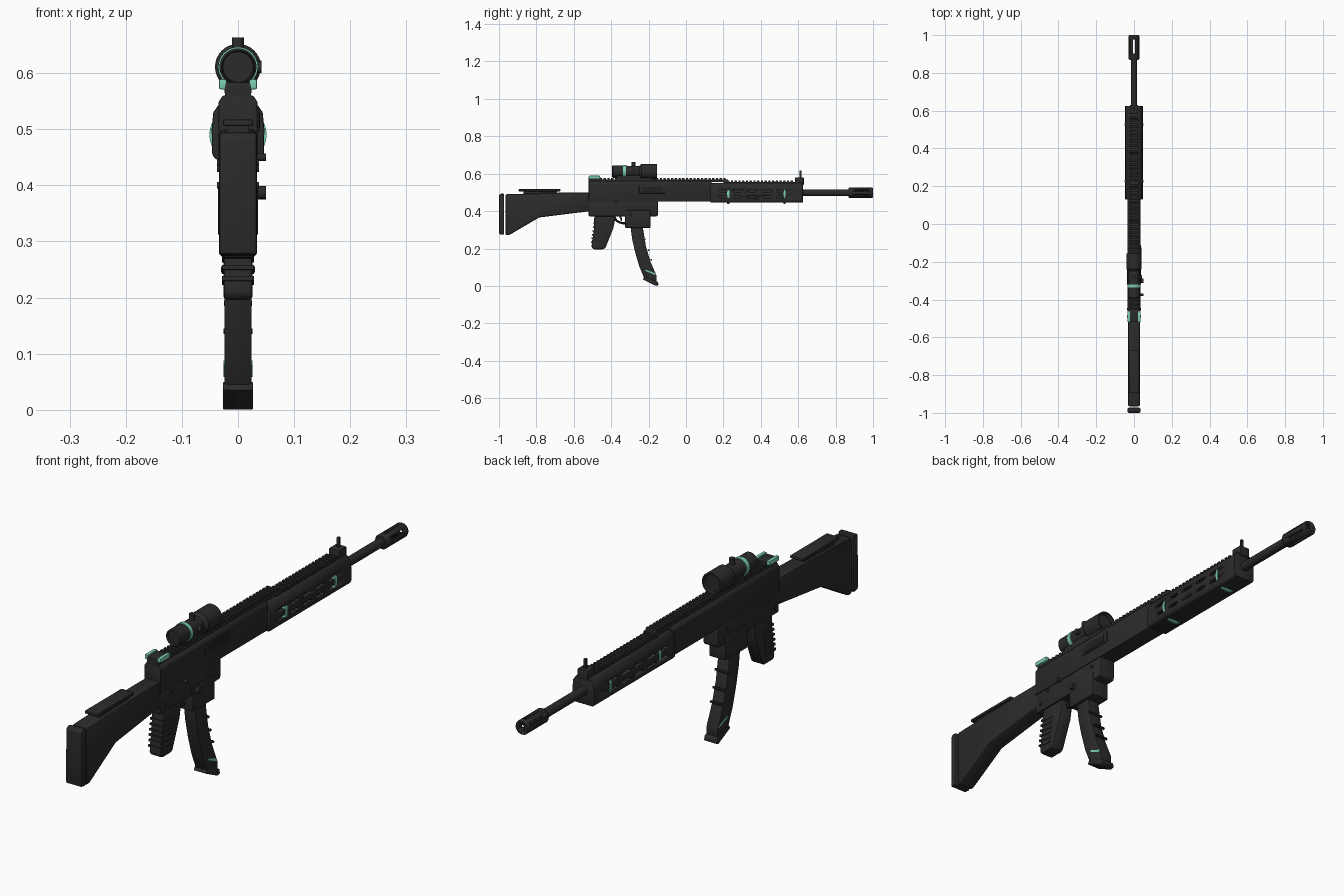
import bpy, bmesh, math
from mathutils import Matrix, Vector

if "Cube" in bpy.data.objects:
    bpy.data.objects.remove(bpy.data.objects["Cube"])


def material(name, rgb):
    m = bpy.data.materials.new(name)
    m.use_nodes = True
    m.diffuse_color = (*rgb, 1)
    m.node_tree.nodes["Principled BSDF"].inputs["Base Color"].default_value = (*rgb, 1)
    return m


BLACK = material("matte black", (0.024, 0.024, 0.024))
DARK = material("deep black", (0.015, 0.015, 0.015))
GREEN = material("mint green", (0.2, 0.62, 0.45))


def apply_modifier(ob, name):
    bpy.context.view_layer.objects.active = ob
    bpy.ops.object.modifier_apply(modifier=name)


def finish(name, bm, mat, bevel=0.0):
    bmesh.ops.recalc_face_normals(bm, faces=bm.faces)
    me = bpy.data.meshes.new(name)
    bm.to_mesh(me)
    bm.free()
    me.materials.append(mat)
    ob = bpy.data.objects.new(name, me)
    bpy.context.collection.objects.link(ob)
    bpy.ops.object.select_all(action="DESELECT")
    ob.select_set(True)
    bpy.context.view_layer.objects.active = ob
    if bevel:
        mod = ob.modifiers.new("Bevel", "BEVEL")
        mod.width, mod.segments, mod.limit_method = bevel, 2, "ANGLE"
        apply_modifier(ob, "Bevel")
    bpy.ops.object.shade_smooth_by_angle(angle=math.radians(35))
    return ob


def add_prism(bm, pts, a, b, axis="x"):
    """Outline in (y, z) swept along x, or in (x, z) swept along y."""
    place = (lambda p, t: (t, p[0], p[1])) if axis == "x" else (lambda p, t: (p[0], t, p[1]))
    lo = [bm.verts.new(place(p, a)) for p in pts]
    hi = [bm.verts.new(place(p, b)) for p in pts]
    bm.faces.new(lo)
    bm.faces.new(hi[::-1])
    for i in range(len(pts)):
        j = (i + 1) % len(pts)
        bm.faces.new((lo[i], hi[i], hi[j], lo[j]))


def prism(name, pts, a, b, mat=BLACK, bevel=0.0, axis="x"):
    bm = bmesh.new()
    add_prism(bm, pts, a, b, axis)
    return finish(name, bm, mat, bevel)


def box(name, x, y, z, mat=BLACK, bevel=0.0):
    return prism(name, [(y[0], z[0]), (y[1], z[0]), (y[1], z[1]), (y[0], z[1])], x[0], x[1], mat, bevel)


def lathe(name, profile, z, mat=BLACK, sides=32):
    """Turn (y, radius) points around a lengthwise axis at height z."""
    bm = bmesh.new()
    verts = [bm.verts.new((0, y, z + r)) for y, r in profile]
    edges = [bm.edges.new(e) for e in zip(verts, verts[1:])]
    bmesh.ops.spin(bm, geom=verts + edges, cent=(0, 0, z), axis=(0, 1, 0),
                   angle=math.tau, steps=sides, use_duplicate=False)
    bmesh.ops.remove_doubles(bm, verts=bm.verts, dist=1e-5)
    return finish(name, bm, mat)


def rod(name, start, end, r, mat=BLACK, sides=16):
    a, b = Vector(start), Vector(end)
    bm = bmesh.new()
    turn = (b - a).to_track_quat("Z", "Y").to_matrix().to_4x4()
    bmesh.ops.create_cone(bm, cap_ends=True, segments=sides, radius1=r, radius2=r,
                          depth=(b - a).length, matrix=Matrix.Translation((a + b) / 2) @ turn)
    return finish(name, bm, mat)


def cut(ob, bm):
    cutter = finish("cutter", bm, DARK)
    cutter.hide_render = True
    mod = ob.modifiers.new("Cut", "BOOLEAN")
    mod.operation, mod.object, mod.solver = "DIFFERENCE", cutter, "EXACT"
    apply_modifier(ob, "Cut")
    bpy.data.objects.remove(cutter)


def rail(name, y0, y1, z0, z1, half, step=0.02):
    pts = [(y0, z0)]
    for i in range(int((y1 - y0) / step)):
        y = y0 + i * step
        pts += [(y, z1), (y + step * 0.55, z1), (y + step * 0.65, z1 - 0.008), (y + step * 0.98, z1 - 0.008)]
    prism(name, pts + [(y1, z1 - 0.008), (y1, z0)], -half, half)


# Stock
prism("stock", [(-0.965, 0.27), (-0.945, 0.272), (-0.785, 0.366), (-0.51, 0.4), (-0.51, 0.5),
                (-0.62, 0.5), (-0.965, 0.49)], -0.032, 0.032, bevel=0.008)
prism("butt_pad", [(-1, 0.277), (-0.972, 0.273), (-0.972, 0.494), (-0.99, 0.494), (-1, 0.487)],
      -0.034, 0.034, bevel=0.006)
box("cheek_plate", (-0.027, 0.027), (-0.895, -0.67), (0.506, 0.517), bevel=0.003)
box("cheek_plate_mount", (-0.02, 0.02), (-0.87, -0.69), (0.485, 0.508))

# Receiver
prism("upper_receiver", [(-0.035, 0.45), (0.035, 0.45), (0.035, 0.548), (0.027, 0.56),
                         (-0.027, 0.56), (-0.035, 0.548)], -0.52, 0.135, bevel=0.003, axis="y")
prism("lower_receiver", [(-0.52, 0.372), (-0.155, 0.372), (-0.15, 0.38), (-0.15, 0.46), (-0.52, 0.46)],
      -0.032, 0.032, bevel=0.004)
box("magazine_well", (-0.036, 0.036), (-0.325, -0.19), (0.31, 0.405), bevel=0.005)
box("ejection_port", (0.03, 0.038), (-0.25, -0.11), (0.495, 0.537), bevel=0.002)
box("ejection_cover", (0.03, 0.0395), (-0.235, -0.125), (0.502, 0.53), DARK)
rail("receiver_rail", -0.52, 0.225, 0.556, 0.577, 0.023)
rod("magazine_button", (0.02, -0.3, 0.387), (0.05, -0.3, 0.387), 0.012)
rod("selector_pivot", (0.02, -0.375, 0.45), (0.05, -0.375, 0.45), 0.007)
for y, z in ((-0.45, 0.44), (-0.49, 0.4), (-0.2, 0.43)):
    rod("receiver_pin", (-0.037, y, z), (0.037, y, z), 0.006)

# Trigger and guard
guard = [(-0.385, 0.375), (-0.372, 0.348), (-0.348, 0.336), (-0.32, 0.335)]
for (y0, z0), (y1, z1) in zip(guard, guard[1:]):
    rod("trigger_guard", (0, y0, z0), (0, y1, z1), 0.006, sides=10)
prism("trigger", [(-0.36, 0.38), (-0.345, 0.38), (-0.342, 0.347), (-0.347, 0.345)], -0.005, 0.005)

# Grip with ribs
prism("grip", [(-0.49, 0.38), (-0.375, 0.38), (-0.388, 0.31), (-0.43, 0.205), (-0.44, 0.196),
               (-0.495, 0.196), (-0.505, 0.205), (-0.503, 0.235), (-0.493, 0.29)], -0.026, 0.026, bevel=0.007)
for i in range(6):
    z = 0.23 + i * 0.02
    y = -0.507 + i * 0.0025
    prism("grip_rib", [(y, z), (y + 0.06, z - 0.008), (y + 0.06, z), (y, z + 0.008)], -0.0285, 0.0285)

# Curved magazine
rear_edge = [(-0.297, 0.32), (-0.288, 0.25), (-0.272, 0.18), (-0.25, 0.105), (-0.222, 0.038)]
front_edge = [(-0.158, 0.025), (-0.158, 0.056), (-0.19, 0.13), (-0.214, 0.21), (-0.232, 0.32)]
prism("magazine", rear_edge + front_edge, -0.0245, 0.0245, bevel=0.003)
prism("magazine_base", [(-0.232, 0.035), (-0.16, 0), (-0.147, 0.005), (-0.15, 0.022), (-0.222, 0.05)],
      -0.027, 0.027, bevel=0.002)
prism("magazine_stripe", [(-0.217, 0.08), (-0.163, 0.058), (-0.166, 0.068), (-0.217, 0.088)],
      -0.0255, 0.0255, GREEN)
for y, z, half in ((-0.22, 0.25, 0.03), (-0.2, 0.19, 0.025), (-0.186, 0.14, 0.026)):
    rod("magazine_rib", (-half, y, z), (half, y, z), 0.005, sides=8)

# Handguard with slots on both sides
side = [(0.04, 0.446), (0.046, 0.455), (0.047, 0.5), (0.044, 0.53), (0.03, 0.55)]
handguard = prism("handguard", side + [(-x, z) for x, z in reversed(side)], 0.13, 0.625, bevel=0.003, axis="y")
slots = bmesh.new()
for i in range(5):
    for z in (0.474, 0.508):
        for s in (-1, 1):
            y0 = 0.175 + i * 0.077
            y1 = y0 + 0.052
            outline = [(y0, z), (y0 + 0.007, z - 0.007), (y1 - 0.007, z - 0.007),
                       (y1, z), (y1 - 0.007, z + 0.007), (y0 + 0.007, z + 0.007)]
            add_prism(slots, outline, s * 0.03, s * 0.07)
cut(handguard, slots)
for y in (0.226, 0.527):
    lathe("handguard_ring", [(y - 0.006, 0.035), (y - 0.006, 0.051), (y + 0.006, 0.051),
                             (y + 0.006, 0.035), (y - 0.006, 0.035)], 0.49, GREEN)
rail("handguard_rail", 0.2, 0.59, 0.545, 0.563, 0.023)

# Barrel and slotted muzzle
lathe("barrel", [(0.6, 0), (0.6, 0.017), (0.885, 0.017), (0.885, 0)], 0.498)
muzzle = lathe("muzzle", [(0.868, 0), (0.868, 0.024), (0.874, 0.028), (0.994, 0.028), (1, 0.025), (1, 0)], 0.498)
bore = bmesh.new()
bmesh.ops.create_cone(bore, cap_ends=True, segments=20, radius1=0.014, radius2=0.014, depth=0.12,
                      matrix=Matrix.Translation((0, 0.96, 0.498)) @ Matrix.Rotation(math.pi / 2, 4, "X"))
cut(muzzle, bore)
for k in range(3):
    slot = bmesh.new()
    bmesh.ops.create_cube(slot, size=1, matrix=Matrix.Translation((0, 0.94, 0.498))
                          @ Matrix.Rotation(k * math.pi / 3, 4, "Y") @ Matrix.Diagonal((0.009, 0.075, 0.08, 1)))
    cut(muzzle, slot)

# Front sight
box("front_sight_base", (-0.022, 0.022), (0.582, 0.63), (0.54, 0.58), bevel=0.004)
box("front_sight_post", (-0.005, 0.005), (0.606, 0.617), (0.575, 0.617), bevel=0.002)

# Rear sight
box("rear_sight_base", (-0.024, 0.024), (-0.52, -0.458), (0.562, 0.584), bevel=0.003)
for s in (-1, 1):
    box("rear_sight_wing", (s * 0.02, s * 0.034), (-0.52, -0.46), (0.571, 0.589), GREEN, 0.003)

# Scope
lathe("scope", [(-0.385, 0), (-0.385, 0.027), (-0.395, 0.029), (-0.39, 0.033), (-0.33, 0.033), (-0.31, 0.031),
                (-0.25, 0.031), (-0.238, 0.041), (-0.155, 0.041), (-0.155, 0.035), (-0.168, 0.033), (-0.168, 0)], 0.611)
lathe("scope_band", [(-0.337, 0.03), (-0.337, 0.0355), (-0.321, 0.0355), (-0.321, 0.03), (-0.337, 0.03)], 0.611, GREEN)
rod("scope_top_knob", (0, -0.28, 0.63), (0, -0.28, 0.663), 0.011)
rod("scope_side_knob", (0.02, -0.28, 0.611), (0.042, -0.28, 0.611), 0.011)
box("scope_mount", (-0.022, 0.022), (-0.37, -0.18), (0.565, 0.592), bevel=0.003)
